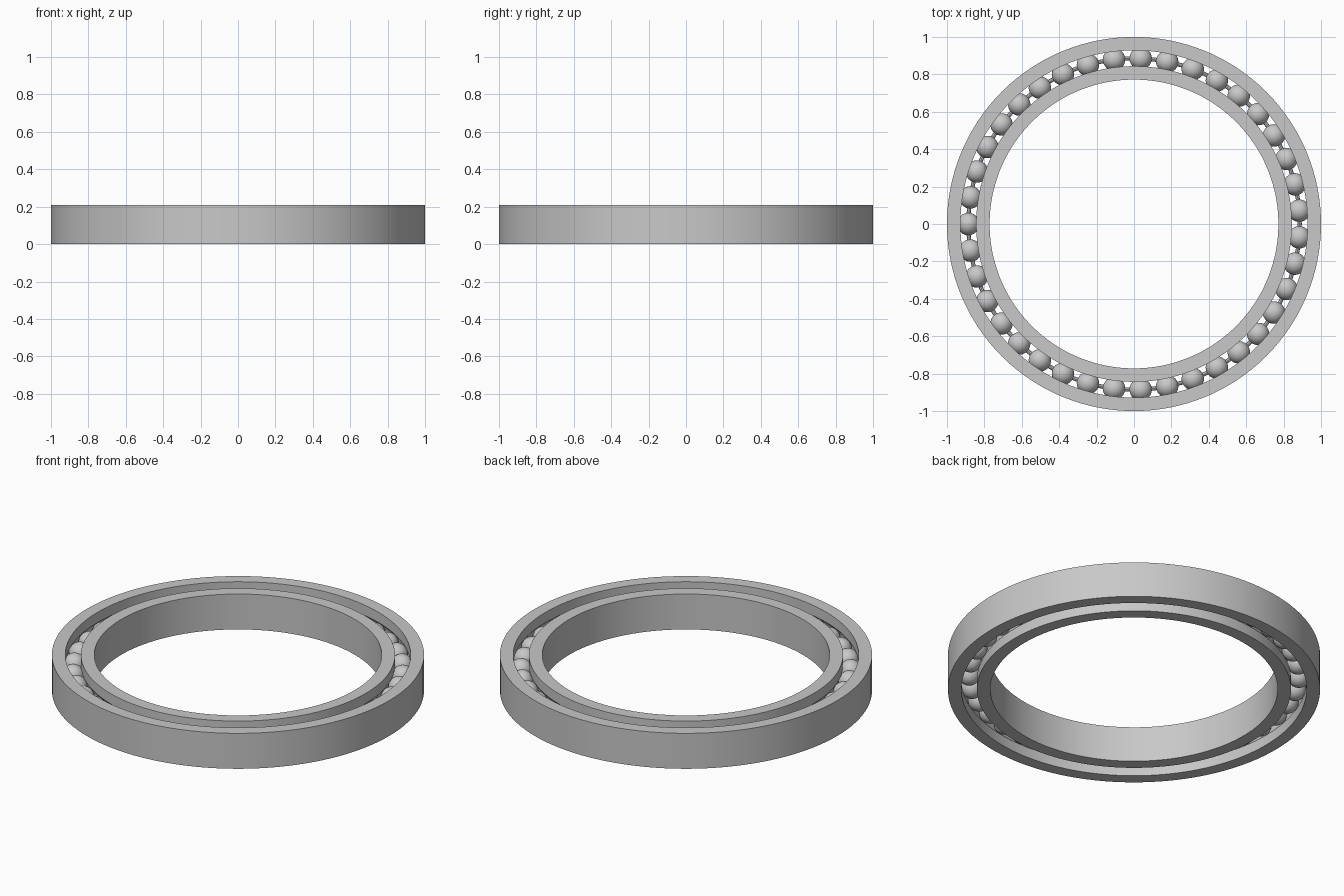
import bpy, bmesh
from math import pi, sin, cos, asin, sqrt, radians
from mathutils import Matrix

old = bpy.data.objects.get("Cube")
if old:
    bpy.data.objects.remove(old, do_unlink=True)

HEIGHT = 0.21
MID = HEIGHT / 2
PITCH = 0.886          # radius of the circle through the ball centres
BALL = 0.06
GROOVE = 0.061
BALLS = 39
SIDES = 128

steel = bpy.data.materials.new("steel grey")
steel.use_nodes = True
steel.diffuse_color = (0.58, 0.58, 0.58, 1)
steel.node_tree.nodes["Principled BSDF"].inputs["Base Color"].default_value = steel.diffuse_color


def finish(name, bm):
    """Turn a bmesh into a smooth-shaded object with sharp edges kept."""
    bmesh.ops.recalc_face_normals(bm, faces=bm.faces)
    mesh = bpy.data.meshes.new(name)
    bm.to_mesh(mesh)
    bm.free()
    mesh.materials.append(steel)
    obj = bpy.data.objects.new(name, mesh)
    bpy.context.collection.objects.link(obj)
    bpy.ops.object.select_all(action='DESELECT')
    obj.select_set(True)
    bpy.context.view_layer.objects.active = obj
    bpy.ops.object.shade_smooth_by_angle(angle=radians(30))
    return obj


def lathe(name, profile, sides=SIDES):
    """Revolve a closed (radius, height) profile around z."""
    bm = bmesh.new()
    rings = []
    for i in range(sides):
        a = 2 * pi * i / sides
        rings.append([bm.verts.new((r * cos(a), r * sin(a), z)) for r, z in profile])
    n = len(profile)
    for i in range(sides):
        p, q = rings[i], rings[(i + 1) % sides]
        for j in range(n):
            k = (j + 1) % n
            bm.faces.new((p[j], q[j], q[k], p[k]))
    return finish(name, bm)


def race(name, plain, grooved, steps=10):
    """Ring with one plain wall and one wall carrying the ball groove."""
    side = 1 if grooved > PITCH else -1
    half = asin(sqrt(GROOVE ** 2 - (grooved - PITCH) ** 2) / GROOVE)
    angles = [-half + 2 * half * i / steps for i in range(steps + 1)]
    groove = [(PITCH + side * GROOVE * cos(a), MID + GROOVE * sin(a)) for a in angles]
    profile = [(plain, HEIGHT), (plain, 0), (grooved, 0)] + groove + [(grooved, HEIGHT)]
    return lathe(name, profile)


# Outer and inner races
race("outer_race", 1.0, 0.928)
race("inner_race", 0.772, 0.844)

# Balls, with one centred on -x
bm = bmesh.new()
for i in range(BALLS):
    turn = Matrix.Rotation(pi + 2 * pi * i / BALLS, 4, 'Z')
    place = turn @ Matrix.Translation((PITCH, 0, MID)) @ Matrix.Rotation(pi / 2, 4, 'X')
    bmesh.ops.create_uvsphere(bm, u_segments=20, v_segments=12, radius=BALL, matrix=place)
finish("balls", bm)

# Thin wire linking the balls
wire = [2 * pi * i / 8 for i in range(8)]
lathe("cage_wire", [(PITCH + 0.011 * cos(a), MID + 0.011 * sin(a)) for a in wire])
